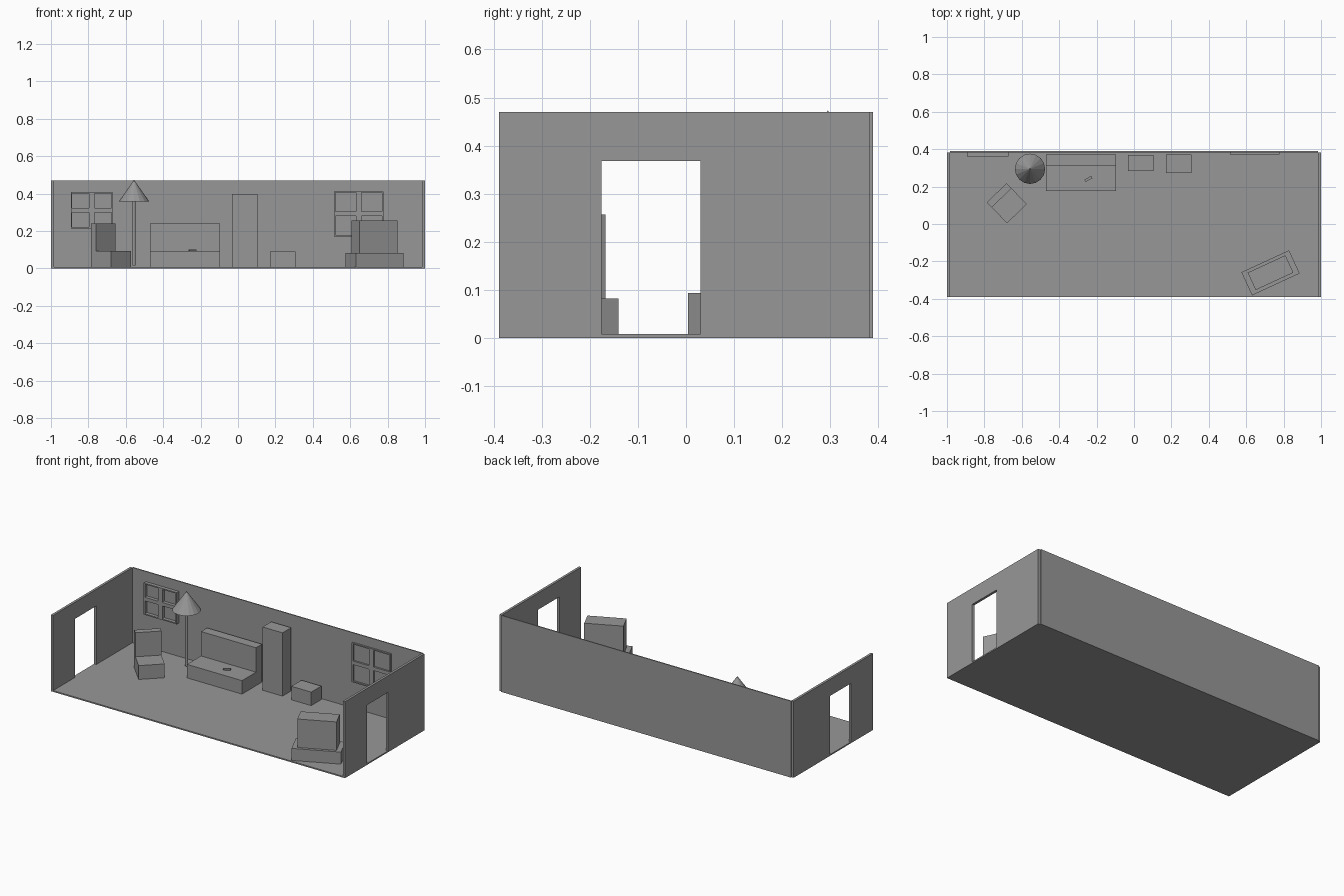
import bpy, bmesh
from math import radians
from mathutils import Matrix, Vector

if "Cube" in bpy.data.objects:
    bpy.data.objects.remove(bpy.data.objects["Cube"])

# Dark grey for everything
grey = bpy.data.materials.new("dark_grey")
grey.diffuse_color = (0.313, 0.313, 0.313, 1)
grey.use_nodes = True
grey.node_tree.nodes["Principled BSDF"].inputs["Base Color"].default_value = grey.diffuse_color


def finish(name, bm, loc=(0, 0, 0), rot=0):
    bmesh.ops.recalc_face_normals(bm, faces=bm.faces)
    me = bpy.data.meshes.new(name)
    bm.to_mesh(me)
    bm.free()
    me.materials.append(grey)
    ob = bpy.data.objects.new(name, me)
    ob.location = loc
    ob.rotation_euler.z = radians(rot)
    bpy.context.collection.objects.link(ob)
    return ob


def box(name, x, y, z, loc=(0, 0, 0), rot=0):
    """Box from (min, max) ranges, optionally placed and turned about z."""
    bm = bmesh.new()
    size = [r[1] - r[0] for r in (x, y, z)]
    mid = Vector([(r[0] + r[1]) / 2 for r in (x, y, z)])
    bmesh.ops.create_cube(bm, size=1, matrix=Matrix.Translation(mid) @ Matrix.Diagonal((*size, 1)))
    return finish(name, bm, loc, rot)


def prism(name, pts, direction, loc=(0, 0, 0), rot=0):
    """Extrude a flat outline along a vector."""
    bm = bmesh.new()
    face = bm.faces.new([bm.verts.new(p) for p in pts])
    ext = bmesh.ops.extrude_face_region(bm, geom=[face], use_keep_orig=True)
    moved = [v for v in ext["geom"] if isinstance(v, bmesh.types.BMVert)]
    bmesh.ops.translate(bm, verts=moved, vec=direction)
    return finish(name, bm, loc, rot)


def cone(name, r1, r2, z, x, y, sides=16):
    bm = bmesh.new()
    bmesh.ops.create_cone(bm, cap_ends=True, segments=sides, radius1=r1, radius2=r2,
                          depth=z[1] - z[0])
    return finish(name, bm, (x, y, (z[0] + z[1]) / 2))


def seat_with_back(name, x, y, seat_z, back_z, back_depth, loc=(0, 0, 0), rot=0):
    """Seat block with a higher back along its +y side."""
    y0, y1 = y
    yb = y1 - back_depth
    pts = [(y0, F), (y1, F), (y1, back_z), (yb, back_z), (yb, seat_z), (y0, seat_z)]
    prism(name, [(x[0], a, b) for a, b in pts], (x[1] - x[0], 0, 0), loc, rot)


def window(name, x, z, y, rim, post, rail):
    """Four-pane window frame fixed to the back wall."""
    xm, zm = sum(x) / 2, sum(z) / 2
    xs = [x[0], x[0] + rim, xm - post / 2, xm + post / 2, x[1] - rim, x[1]]
    zs = [z[0], z[0] + rim, zm - rail / 2, zm + rail / 2, z[1] - rim, z[1]]
    bm = bmesh.new()
    grid = [[bm.verts.new((a, y[0], b)) for b in zs] for a in xs]
    for i in range(5):
        for j in range(5):
            if i in (1, 3) and j in (1, 3):
                continue
            bm.faces.new((grid[i][j], grid[i + 1][j], grid[i + 1][j + 1], grid[i][j + 1]))
    ext = bmesh.ops.extrude_face_region(bm, geom=bm.faces[:], use_keep_orig=True)
    moved = [v for v in ext["geom"] if isinstance(v, bmesh.types.BMVert)]
    bmesh.ops.translate(bm, verts=moved, vec=(0, y[1] - y[0], 0))
    finish(name, bm)


F = 0.008    # floor top
H = 0.47     # wall top
D = 0.389    # half depth of the room
WB = 0.382   # inner face of back wall

# Room shell
box("floor", (-1, 1), (-D, WB), (0, F))
box("back_wall", (-0.985, 0.985), (WB, D), (0, H))
wall = [(-D, F), (-0.176, F), (-0.176, 0.368), (0.03, 0.368), (0.03, F),
        (WB, F), (WB, H), (-D, H)]
for side, x in (("left", -1), ("right", 0.985)):
    prism(side + "_wall", [(x, a, b) for a, b in wall], (0.015, 0, 0))

# Windows
window("left_window", (-0.894, -0.67), (0.213, 0.408), (0.361, WB), 0.007, 0.028, 0.022)
window("right_window", (0.514, 0.778), (0.171, 0.412), (0.371, WB), 0.007, 0.03, 0.022)

# Sofa and armchair
seat_with_back("sofa", (-0.47, -0.096), (0.176, 0.371), 0.091, 0.241, 0.059)
seat_with_back("armchair", (-0.0735, 0.0735), (-0.082, 0.0735), 0.093, 0.241, 0.038,
               (-0.683, 0.114, 0), 44)
box("remote", (-0.021, 0.021), (-0.007, 0.007), (0.093, 0.101), (-0.244, 0.241, 0), 28)

# Floor lamp
cone("lamp_pole", 0.008, 0.008, (0.014, 0.362), -0.556, 0.295)
cone("lamp_shade", 0.081, 0, (0.358, 0.473), -0.556, 0.295)

# Cabinets
box("tall_cabinet", (-0.032, 0.104), (0.284, 0.368), (F, 0.397))
box("side_table", (0.172, 0.307), (0.273, 0.371), (F, 0.091))

# Television on its stand
box("tv_stand", (-0.14, 0.14), (-0.068, 0.068), (F, 0.082), (0.73, -0.261, 0), 24.8)
box("television", (-0.111, 0.111), (-0.051, 0.051), (0.082, 0.257), (0.73, -0.26, 0), 24.8)
